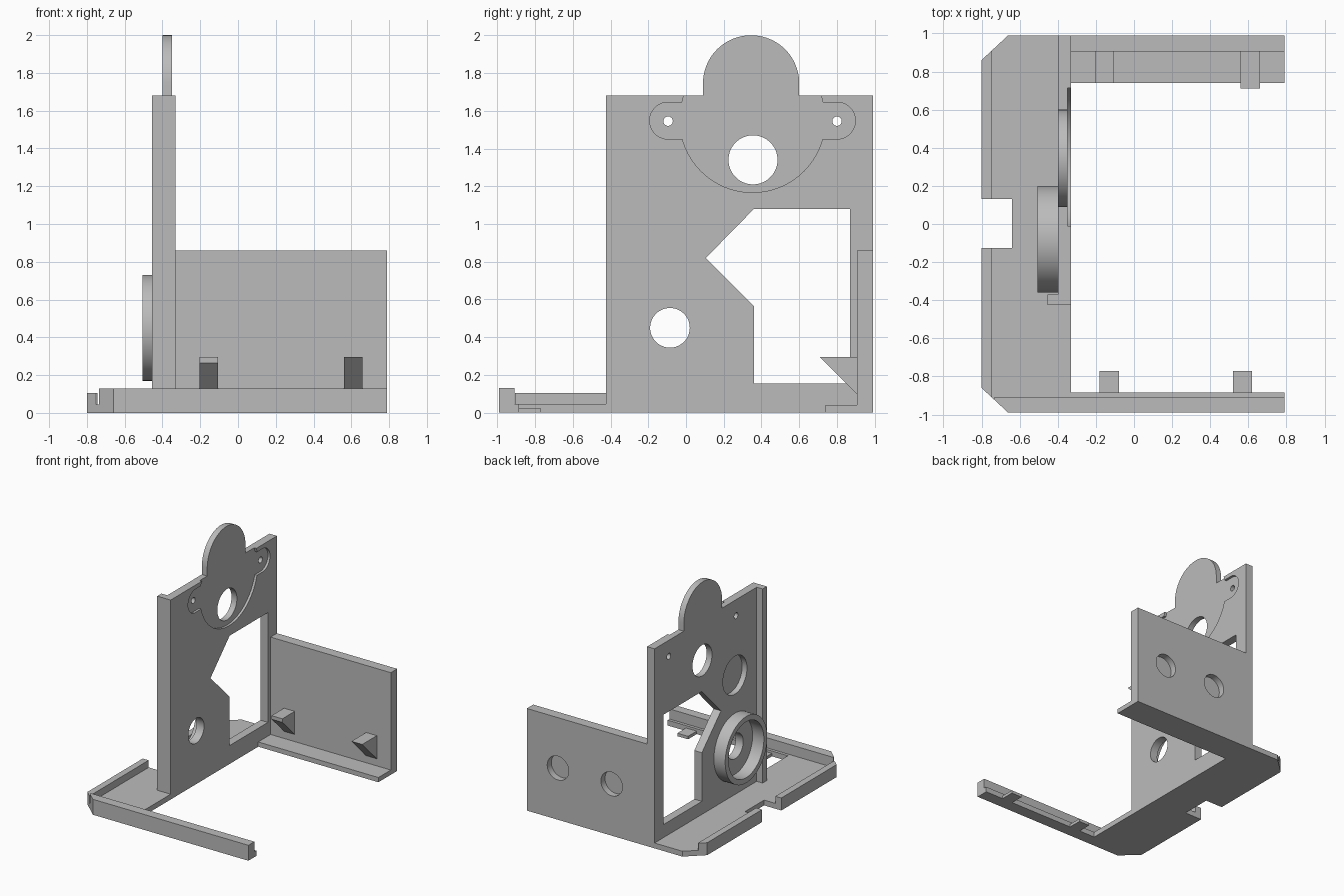
import bpy, bmesh, math
from mathutils import Vector

cube = bpy.data.objects.get("Cube")
if cube:
    bpy.data.objects.remove(cube, do_unlink=True)

grey = bpy.data.materials.new("plain grey")
COLOR = (0.5, 0.5, 0.5, 1)
grey.use_nodes = True
grey.diffuse_color = COLOR
grey.node_tree.nodes["Principled BSDF"].inputs["Base Color"].default_value = COLOR


def prism(name, pts, axis, a, b):
    """Extrude a 2D profile along an axis from a to b."""
    def place(u, v, w):
        return {"x": (w, u, v), "y": (u, w, v), "z": (u, v, w)}[axis]
    bm = bmesh.new()
    face = bm.faces.new([bm.verts.new(place(u, v, a)) for u, v in pts])
    ext = bmesh.ops.extrude_face_region(bm, geom=[face])
    moved = [g for g in ext["geom"] if isinstance(g, bmesh.types.BMVert)]
    bmesh.ops.translate(bm, verts=moved, vec=Vector(place(0, 0, b - a)))
    bmesh.ops.recalc_face_normals(bm, faces=bm.faces)
    mesh = bpy.data.meshes.new(name)
    bm.to_mesh(mesh)
    bm.free()
    mesh.materials.append(grey)
    ob = bpy.data.objects.new(name, mesh)
    bpy.context.collection.objects.link(ob)
    return ob


def box(name, x, y, z):
    return prism(name, [(x[0], y[0]), (x[1], y[0]), (x[1], y[1]), (x[0], y[1])], "z", *z)


def arc(u, v, r, start=0, end=360, n=64):
    full = end - start == 360
    steps = n if full else n + 1
    angles = [math.radians(start + (end - start) * i / n) for i in range(steps)]
    return [(u + r * math.cos(t), v + r * math.sin(t)) for t in angles]


def disc(name, u, v, r, axis, a, b):
    return prism(name, arc(u, v, r), axis, a, b)


def cut(ob, *cutters):
    """Subtract the cutters, bake the result and delete them."""
    for c in cutters:
        c.hide_render = True
        mod = ob.modifiers.new("cut", "BOOLEAN")
        mod.operation = "DIFFERENCE"
        mod.solver = "EXACT"
        mod.object = c
    dg = bpy.context.evaluated_depsgraph_get()
    mesh = bpy.data.meshes.new_from_object(ob.evaluated_get(dg))
    ob.modifiers.clear()
    ob.data = mesh
    for c in cutters:
        bpy.data.objects.remove(c, do_unlink=True)


def corner_cutters():
    """Triangles that chamfer the two outer corners of the base."""
    return [prism("corner_cutter", [(-0.66, s * 0.99), (-0.94, s * 0.73), (-0.94, s * 1.2),
                                    (-0.66, s * 1.2)], "z", -0.1, 0.3) for s in (-1, 1)]


def notch_cutter():
    return box("notch_cutter", (-0.9, -0.64), (-0.125, 0.13), (-0.1, 0.3))


# Base floor with chamfered corners and edge notch
base = box("base_plate", (-0.8, -0.33), (-0.99, 0.99), (0, 0.045))
cut(base, notch_cutter(), *corner_cutters())

# Raised rim on the outer side
rim = box("side_rim", (-0.8, -0.745), (-0.905, 0.905), (0.045, 0.105))
cut(rim, notch_cutter(), *corner_cutters())

# Front arm: floor strip, upright lip and two small tabs
box("front_arm_floor", (-0.33, 0.79), (-0.99, -0.885), (0, 0.045))
lip = box("front_lip", (-0.735, 0.79), (-0.99, -0.91), (0.045, 0.13))
cut(lip, *corner_cutters())
for i, x in enumerate((-0.18, 0.52)):
    box(f"front_tab_{i + 1}", (x, x + 0.1), (-0.885, -0.77), (0, 0.025))

# Back wall with two blind round pockets on the outside, and its ledge
wall = box("back_wall", (-0.33, 0.79), (0.905, 0.99), (0, 0.86))
cut(wall, *[disc("pocket", x, 0.435, 0.1, "y", 0.935, 1.1) for x in (0.0, 0.5)])
box("back_ledge", (-0.33, 0.79), (0.74, 0.905), (0, 0.04))

# Wedge supports, the inner one with a blunt tip
prism("blunt_wedge", [(0.905, 0.295), (0.74, 0.295), (0.74, 0.265), (0.905, 0.1)],
      "x", -0.205, -0.105)
prism("sharp_wedge", [(0.905, 0.295), (0.71, 0.295), (0.905, 0.1)], "x", 0.56, 0.66)

# Upright plate with a round tongue on top
outline = [(-0.425, 0.045), (0.99, 0.045), (0.99, 1.68), (0.6, 1.68)]
outline += arc(0.345, 1.745, 0.255, 0, 180, 40)
outline += [(0.09, 1.68), (-0.425, 1.68)]
plate = prism("upright_plate", outline, "x", -0.4, -0.33)
window = prism("window", [(0.36, 1.08), (0.87, 1.08), (0.87, 0.155), (0.36, 0.155),
                          (0.36, 0.565), (0.105, 0.82)], "x", -0.6, 0)
DEEP, OUT = -0.35, -0.2
cutters = [
    window,
    disc("upper_hole", 0.355, 1.34, 0.13, "x", -0.6, 0),
    disc("lower_hole", -0.085, 0.45, 0.105, "x", -0.6, 0),
    disc("round_pocket", -0.08, 1.05, 0.16, "x", -0.5, -0.355),
    # shallow recess for a round part with two ears
    disc("recess_disc", 0.352, 1.552, 0.385, "x", DEEP, OUT),
    box("recess_top", (DEEP, OUT), (0.05, 0.65), (1.6, 2.2)),
    box("recess_bar", (DEEP, OUT), (-0.095, 0.8), (1.45, 1.645)),
]
for y in (-0.095, 0.8):
    cutters.append(disc("recess_ear", y, 1.5475, 0.0975, "x", DEEP, OUT))
    cutters.append(disc("screw_hole", y, 1.545, 0.025, "x", -0.6, 0))
cut(plate, *cutters)

# Stiffening ridge along the front edge of the plate
box("front_ridge", (-0.455, -0.4), (-0.425, -0.37), (0.045, 1.68))

# Round collar around the lower hole
collar = disc("collar", -0.08, 0.45, 0.28, "x", -0.505, -0.4)
cut(collar, disc("collar_bore", -0.08, 0.45, 0.235, "x", -0.7, -0.2))

# Smooth the round walls, keep the edges sharp
bpy.ops.object.select_all(action="DESELECT")
for ob in (plate, wall, collar):
    ob.select_set(True)
bpy.context.view_layer.objects.active = plate
bpy.ops.object.shade_smooth_by_angle(angle=math.radians(30))
